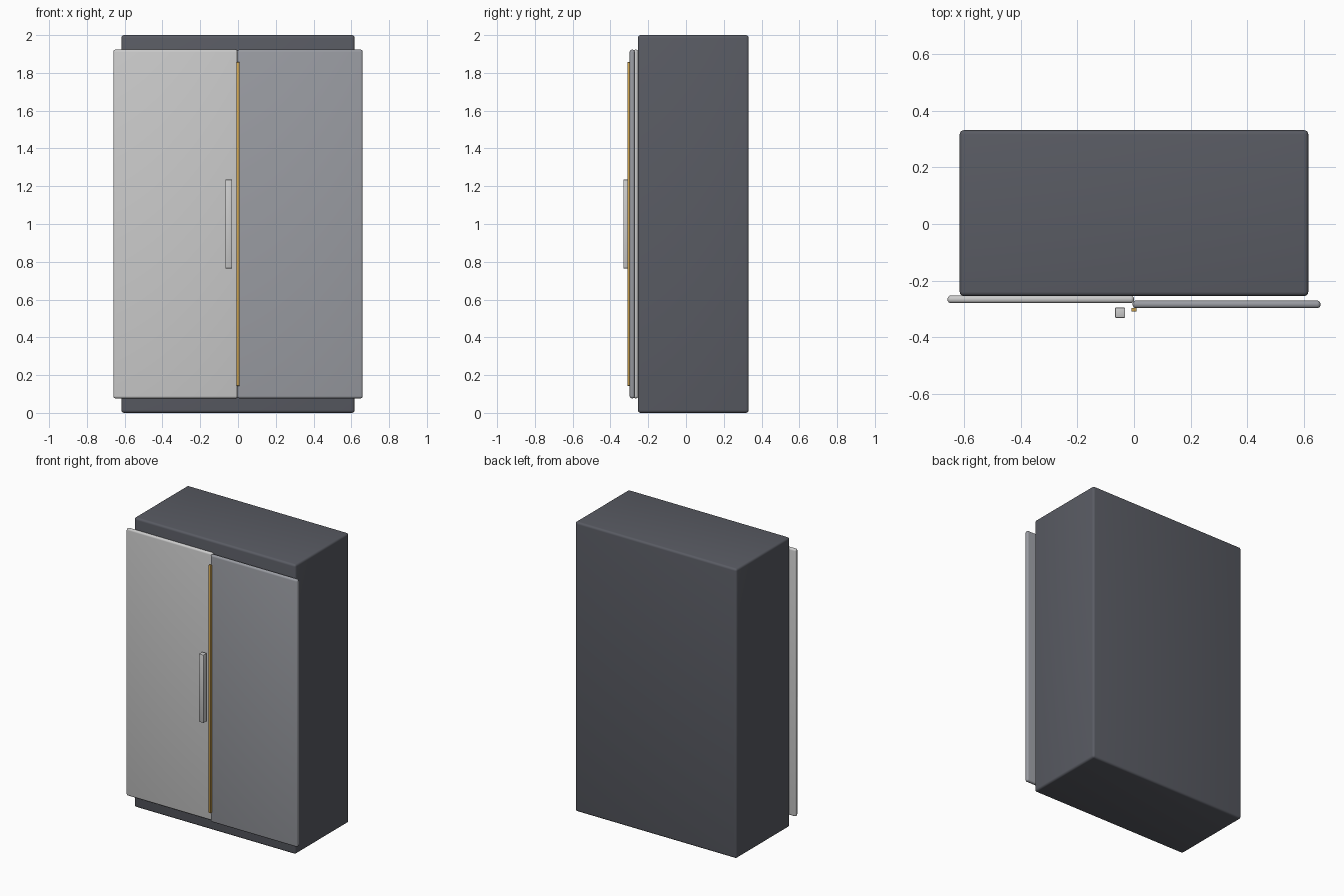
import bpy
import math

if "Cube" in bpy.data.objects:
    bpy.data.objects.remove(bpy.data.objects["Cube"])


def box(name, x, y, z, bevel, segments=4, colour=None):
    """Rounded box from (min, max) ranges on each axis."""
    ranges = (x, y, z)
    bpy.ops.mesh.primitive_cube_add(size=1, location=[(a + b) / 2 for a, b in ranges])
    ob = bpy.context.object
    ob.name = name
    ob.scale = [b - a for a, b in ranges]
    bpy.ops.object.transform_apply(location=False, rotation=False, scale=True)
    mod = ob.modifiers.new("Bevel", 'BEVEL')
    mod.width = bevel
    mod.segments = segments
    bpy.ops.object.modifier_apply(modifier=mod.name)
    bpy.ops.object.shade_smooth_by_angle(angle=math.radians(35))
    if colour:
        mat = bpy.data.materials.new(name + "_colour")
        mat.diffuse_color = colour
        mat.use_nodes = True
        mat.node_tree.nodes["Principled BSDF"].inputs["Base Color"].default_value = mat.diffuse_color
        ob.data.materials.append(mat)
    return ob


# Cabinet carcass
box("cabinet_body", (-0.617, 0.617), (-0.255, 0.332), (0, 2), 0.015,
    colour=(0.10, 0.105, 0.125, 1))

# Overlapping sliding doors, the right one in front
door_z = (0.077, 1.923)
box("left_door", (-0.66, 0.0), (-0.28, -0.253), door_z, 0.012,
    colour=(0.60, 0.60, 0.62, 1))
box("right_door", (-0.005, 0.66), (-0.298, -0.271), door_z, 0.012,
    colour=(0.32, 0.33, 0.36, 1))

# Brass trim over the door joint
box("trim_strip", (-0.009, 0.009), (-0.31, -0.297), (0.143, 1.857), 0.003, 2,
    colour=(0.62, 0.37, 0.08, 1))

# Pull handle
box("door_handle", (-0.067, -0.031), (-0.332, -0.296), (0.765, 1.235), 0.003, 2,
    colour=(0.62, 0.62, 0.64, 1))
